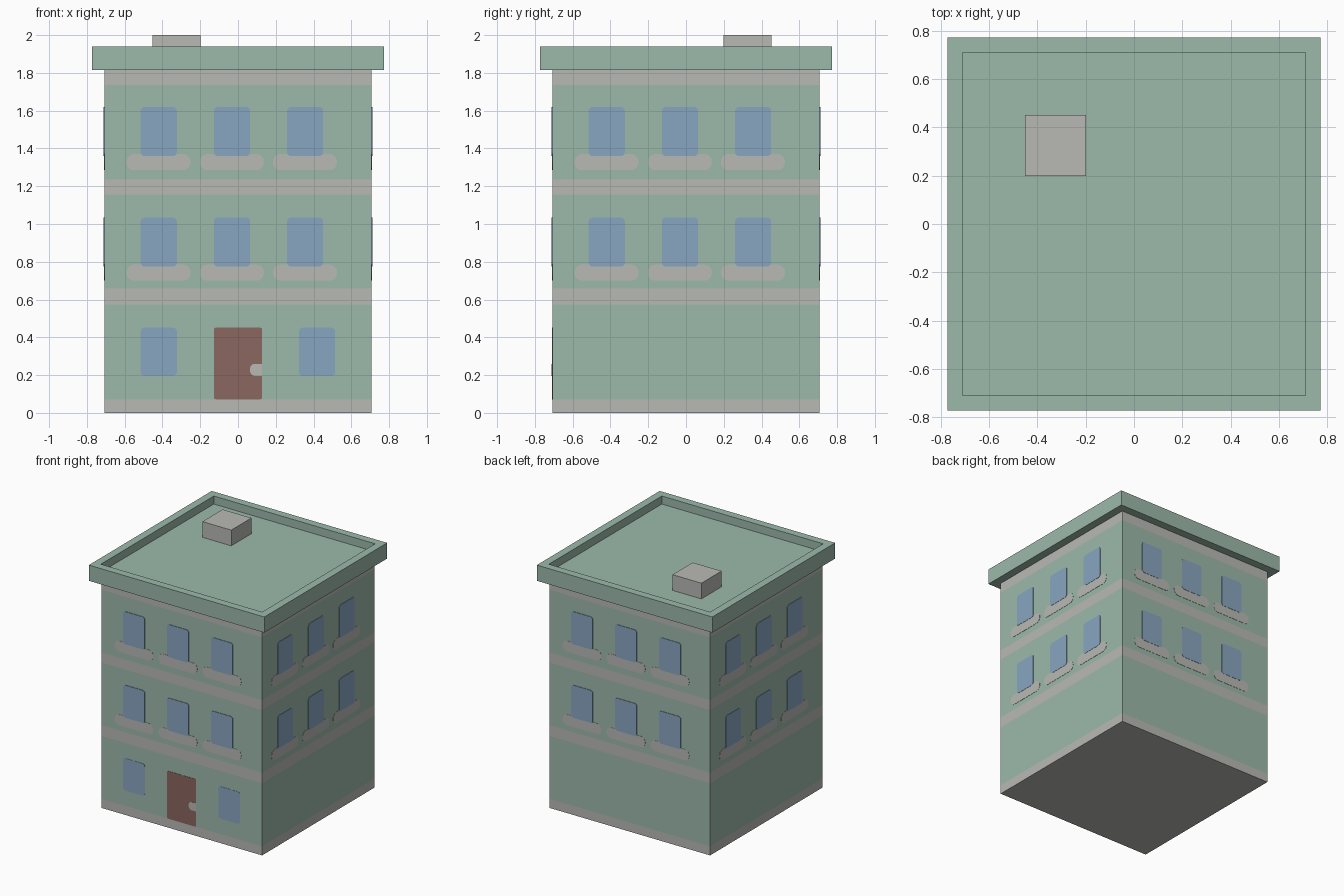
import bpy, bmesh
from math import cos, sin, pi
from mathutils import Matrix, Vector

if "Cube" in bpy.data.objects:
    bpy.data.objects.remove(bpy.data.objects["Cube"], do_unlink=True)


def material(name, srgb):
    lin = [((c / 255 + 0.055) / 1.055) ** 2.4 for c in srgb]
    m = bpy.data.materials.new(name)
    m.use_nodes = True
    m.diffuse_color = (*lin, 1)
    m.node_tree.nodes["Principled BSDF"].inputs["Base Color"].default_value = (*lin, 1)
    return m


GREEN = material("pale green plaster", (156, 185, 170))
STONE = material("light grey stone", (185, 186, 181))
GLASS = material("blue glass", (137, 166, 193))
WOOD = material("red brown wood", (139, 103, 94))

WALL = 0.707


def finish(name, bm, mats):
    bmesh.ops.recalc_face_normals(bm, faces=bm.faces)
    mesh = bpy.data.meshes.new(name)
    bm.to_mesh(mesh)
    bm.free()
    for m in mats:
        mesh.materials.append(m)
    obj = bpy.data.objects.new(name, mesh)
    bpy.context.collection.objects.link(obj)
    return obj


def square_shell(name, profile, mats, bands=None, centre=(0, 0)):
    """Square rings of (half width, z) joined in order and capped at both ends."""
    bm = bmesh.new()
    rings = [[bm.verts.new((centre[0] + sx * r, centre[1] + sy * r, z))
              for sx, sy in ((-1, -1), (1, -1), (1, 1), (-1, 1))] for r, z in profile]
    for i, (a, b) in enumerate(zip(rings, rings[1:])):
        for k in range(4):
            n = (k + 1) % 4
            f = bm.faces.new((a[k], a[n], b[n], b[k]))
            f.material_index = bands[i] if bands else 0
    bm.faces.new(rings[0])
    bm.faces.new(rings[-1])
    return finish(name, bm, mats)


def plate(name, x0, x1, z0, z1, mat, side=0, radius=0.02, radius_right=None, layer=1):
    """Thin rounded panel on one wall; side counts quarter turns from the front."""
    rr = radius if radius_right is None else radius_right
    corners = ((x1, z1, -1, -1, rr), (x0, z1, 1, -1, radius),
               (x0, z0, 1, 1, radius), (x1, z0, -1, 1, rr))
    bm = bmesh.new()
    outline = []
    for q, (x, z, dx, dz, r) in enumerate(corners):
        steps = 4 if r else 0
        for s in range(steps + 1):
            a = (q + s / max(steps, 1)) * pi / 2
            outline.append(bm.verts.new((x + r * (dx + cos(a)), -WALL,
                                         z + r * (dz + sin(a)))))
    face = bm.faces.new(outline)
    out = bmesh.ops.extrude_face_region(bm, geom=[face])["geom"]
    bmesh.ops.translate(bm, verts=[v for v in out if isinstance(v, bmesh.types.BMVert)],
                        vec=Vector((0, -0.002 * layer, 0)))
    bm.transform(Matrix.Rotation(side * pi / 2, 4, "Z"))
    return finish(name, bm, [mat])


# Walls with stone bands at plinth, floors and eaves
levels = (0, 0.072, 0.573, 0.658, 1.157, 1.236, 1.735, 1.814)
square_shell("walls", [(WALL, z) for z in levels], [STONE, GREEN],
             bands=[i % 2 for i in range(len(levels) - 1)])

# Overhanging cornice with sunken roof deck
square_shell("roof_cornice", [(0.70, 1.814), (0.772, 1.814), (0.772, 1.939),
                              (0.71, 1.939), (0.71, 1.875)], [GREEN])

# Chimney block
square_shell("chimney", [(0.127, 1.875), (0.127, 2.0)], [STONE], centre=(-0.325, 0.325))

# Upper floor windows and sills on all four sides
for side, label in enumerate(("front", "left", "back", "right")):
    for floor, z in (("middle", 0.775), ("top", 1.36)):
        for col, x in enumerate((-0.515, -0.127, 0.26)):
            tag = f"{label}_{floor}_{col + 1}"
            plate("sill_" + tag, x - 0.075, x + 0.264, z - 0.075, z + 0.01,
                  STONE, side, radius=0.04)
            plate("window_" + tag, x, x + 0.191, z, z + 0.259, GLASS, side, layer=2)

# Ground floor front: two windows, door and handle
for tag, x in (("right", -0.515), ("left", 0.323)):
    plate("ground_window_" + tag, x, x + 0.191, 0.196, 0.451, GLASS)
plate("door", -0.127, 0.127, 0.072, 0.451, WOOD, radius=0.01)
plate("door_handle", 0.064, 0.127, 0.196, 0.26, STONE, radius=0.025,
      radius_right=0, layer=2)
